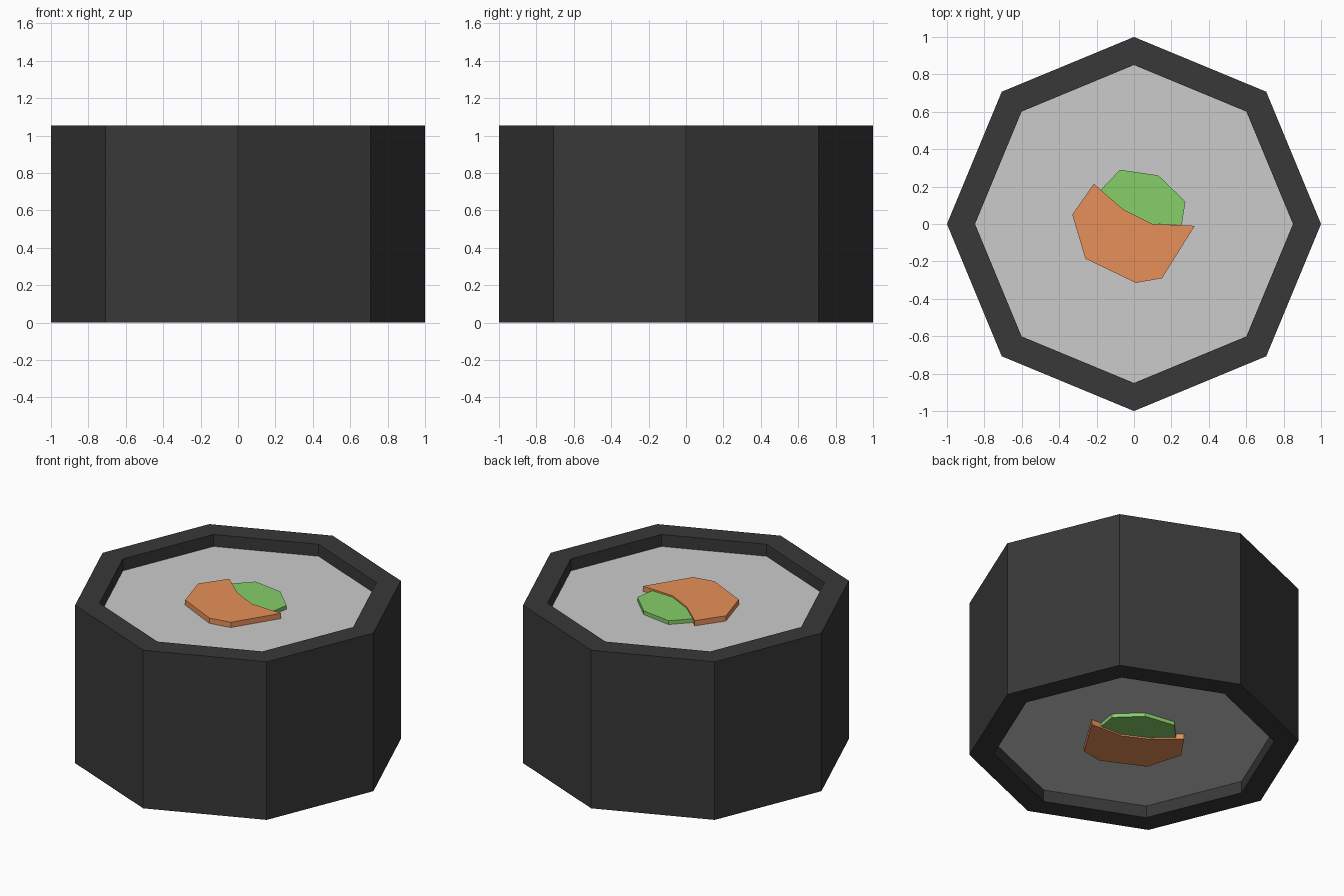
import bpy, bmesh, math

if "Cube" in bpy.data.objects:
    bpy.data.objects.remove(bpy.data.objects["Cube"])

H = 1.055  # overall height


def material(name, rgb):
    m = bpy.data.materials.new(name)
    m.diffuse_color = (*rgb, 1)
    m.use_nodes = True
    m.node_tree.nodes["Principled BSDF"].inputs["Base Color"].default_value = m.diffuse_color
    return m


def octagon(r):
    return [(r * math.cos(i * math.pi / 4), r * math.sin(i * math.pi / 4)) for i in range(8)]


def add_object(name, bm, mat=None):
    bmesh.ops.recalc_face_normals(bm, faces=bm.faces)
    me = bpy.data.meshes.new(name)
    bm.to_mesh(me)
    bm.free()
    ob = bpy.data.objects.new(name, me)
    bpy.context.collection.objects.link(ob)
    if mat:
        me.materials.append(mat)
    return ob


def prism(name, outline, inset, mat=None):
    """Upright prism, set in from both ends of the roll by the same amount."""
    bm = bmesh.new()
    face = bm.faces.new([bm.verts.new((x, y, inset)) for x, y in outline])
    ext = bmesh.ops.extrude_face_region(bm, geom=[face], use_keep_orig=True)
    top = [v for v in ext["geom"] if isinstance(v, bmesh.types.BMVert)]
    bmesh.ops.translate(bm, verts=top, vec=(0, 0, H - 2 * inset))
    return add_object(name, bm, mat)


def tube(name, r_out, r_in, mat):
    """Open octagonal tube: four rings bridged into a closed wall."""
    bm = bmesh.new()
    rings = [[bm.verts.new((x, y, z)) for x, y in octagon(r)]
             for r, z in ((r_out, 0), (r_out, H), (r_in, H), (r_in, 0))]
    for k in range(4):
        a, b = rings[k], rings[(k + 1) % 4]
        for i in range(8):
            j = (i + 1) % 8
            bm.faces.new((a[i], a[j], b[j], b[i]))
    return add_object(name, bm, mat)


dark = material("seaweed", (0.04, 0.04, 0.04))
orange = material("fish", (0.80, 0.28, 0.10))
green = material("vegetable", (0.24, 0.62, 0.14))

# Wrapper and rice core
tube("seaweed_wrap", 1.0, 0.85, dark)
prism("rice", octagon(0.85), 0.08)

# Fillings share the curved seam between them
seam = [(0.10, 0.0), (-0.06, 0.08)]
prism("fish_filling", [(-0.215, 0.215), (-0.33, 0.05), (-0.26, -0.185), (0.01, -0.315),
                       (0.15, -0.29), (0.325, -0.01)] + seam, 0.045, orange)
prism("vegetable_filling", [(-0.18, 0.18), (-0.06, 0.08), (0.10, 0.0), (0.255, -0.005),
                            (0.275, 0.12), (0.13, 0.26), (-0.075, 0.29)], 0.055, green)
